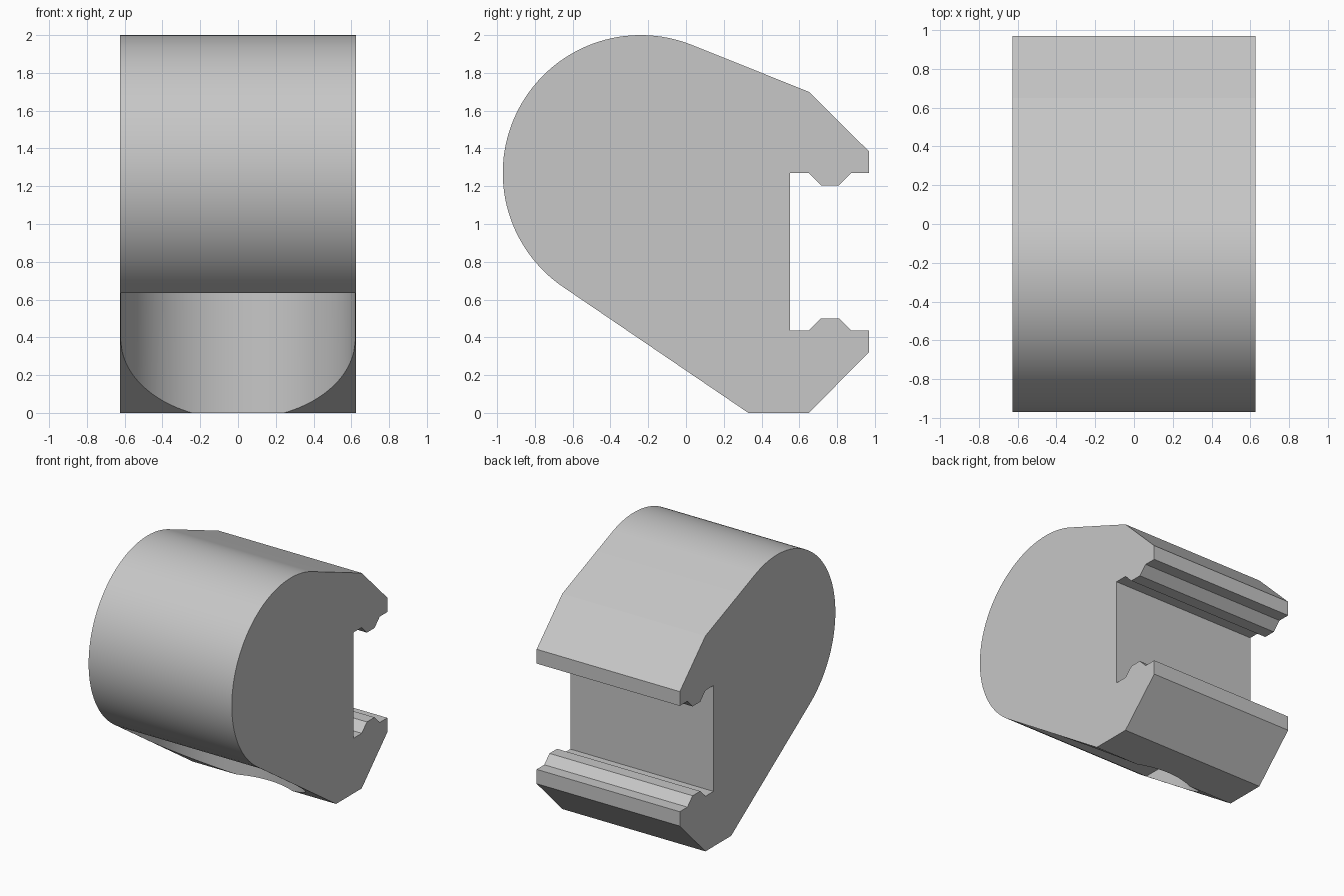
import bpy
import bmesh
from math import cos, sin, radians
from mathutils import Vector

if "Cube" in bpy.data.objects:
    bpy.data.objects.remove(bpy.data.objects["Cube"])

HALF_WIDTH = 0.625
ROUND_Y, ROUND_Z, ROUND_R = -0.24, 1.27, 0.73   # large rounded nose
SLOT_R, SLOT_TOP = 0.62, 0.635                  # recess under the nose
JAW_MID = 0.8525                                # mirror height of the jaws

grey = bpy.data.materials.new("light grey")
grey.use_nodes = True
colour = (0.57, 0.57, 0.57, 1)
grey.diffuse_color = colour
grey.node_tree.nodes["Principled BSDF"].inputs["Base Color"].default_value = colour


def arc(cx, cy, r, start, end, steps):
    angles = [radians(start + (end - start) * i / steps) for i in range(steps + 1)]
    return [(cx + r * cos(a), cy + r * sin(a)) for a in angles]


def prism(name, points, offset):
    """Extrude a closed outline of 3D points along offset."""
    bm = bmesh.new()
    face = bm.faces.new([bm.verts.new(p) for p in points])
    new = bmesh.ops.extrude_face_region(bm, geom=[face])["geom"]
    bmesh.ops.translate(bm, vec=Vector(offset),
                        verts=[v for v in new if isinstance(v, bmesh.types.BMVert)])
    bmesh.ops.recalc_face_normals(bm, faces=bm.faces)
    mesh = bpy.data.meshes.new(name)
    bm.to_mesh(mesh)
    bm.free()
    mesh.materials.append(grey)
    obj = bpy.data.objects.new(name, mesh)
    bpy.context.collection.objects.link(obj)
    return obj


# Clamp body: rounded nose, two mirrored ridged jaws, sloping underside
upper_jaw = [(0.65, 1.70), (0.97, 1.383), (0.97, 1.27), (0.875, 1.27),
             (0.81, 1.205), (0.715, 1.205), (0.65, 1.27), (0.55, 1.27)]
lower_jaw = [(y, 2 * JAW_MID - z) for y, z in reversed(upper_jaw)]
lower_jaw[-1] = (0.65, 0)
outline = upper_jaw + lower_jaw + [(0.33, 0)]
outline += reversed(arc(ROUND_Y, ROUND_Z, ROUND_R, 68.2, 236, 64))
body = prism("clamp_body", [(-HALF_WIDTH, y, z) for y, z in outline],
             (2 * HALF_WIDTH, 0, 0))

# Round-backed recess, open to the front and below
recess = arc(0, ROUND_Y, SLOT_R, 0, 180, 64) + [(-SLOT_R, -1.2), (SLOT_R, -1.2)]
cutter = prism("recess_cutter", [(x, y, -0.2) for x, y in recess],
               (0, 0, SLOT_TOP + 0.2))
cutter.hide_render = True

cut = body.modifiers.new("recess", 'BOOLEAN')
cut.operation = 'DIFFERENCE'
cut.solver = 'EXACT'
cut.object = cutter
bpy.ops.object.select_all(action='DESELECT')
body.select_set(True)
bpy.context.view_layer.objects.active = body
bpy.ops.object.modifier_apply(modifier=cut.name)
bpy.data.objects.remove(cutter)
bpy.ops.object.shade_smooth_by_angle(angle=radians(15))
